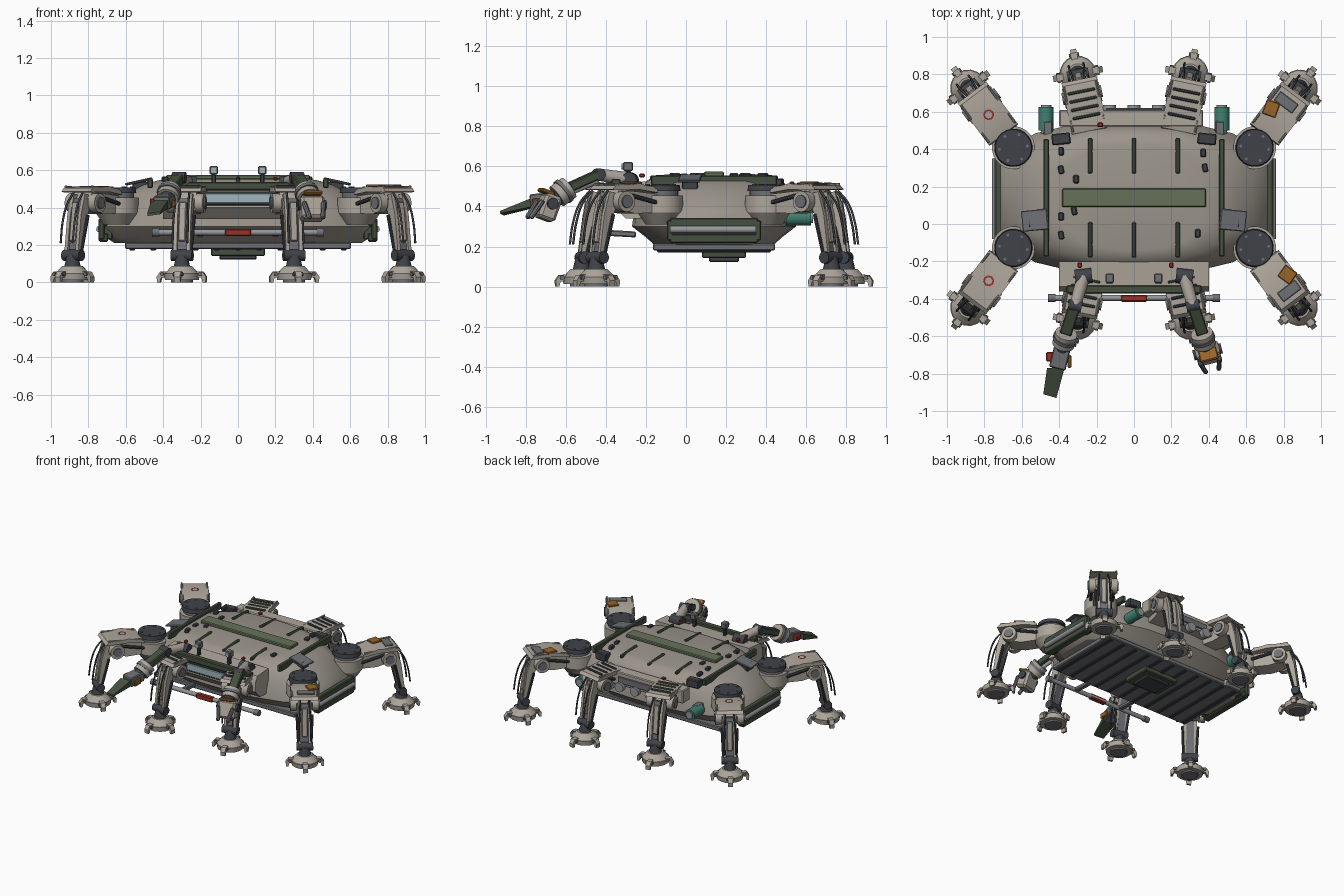
import bpy, bmesh
from math import radians, cos, sin, pi, atan2
from mathutils import Matrix, Vector

if "Cube" in bpy.data.objects:
    bpy.data.objects.remove(bpy.data.objects["Cube"])

COL = dict(hull=(.33, .30, .26), leg=(.42, .38, .33), green=(.06, .08, .05), olive=(.13, .17, .10),
           dark=(.05, .055, .065), grey=(.16, .165, .18), steel=(.3, .31, .33), teal=(.05, .22, .16),
           red=(.32, .03, .02), orange=(.32, .13, .02), glass=(.35, .47, .52))
MAT = {}
for k, c in COL.items():
    MAT[k] = bpy.data.materials.new(k)
    MAT[k].diffuse_color = (*c, 1)
I = Matrix.Identity(4)


def emit(name, bm, mat, M):
    bmesh.ops.recalc_face_normals(bm, faces=bm.faces[:])
    for f in bm.faces:
        f.smooth = True
    me = bpy.data.meshes.new(name)
    bm.to_mesh(me)
    bm.free()
    me.set_sharp_from_angle(angle=radians(32))
    me.materials.append(MAT[mat])
    ob = bpy.data.objects.new(name, me)
    ob.matrix_world = M
    bpy.context.collection.objects.link(ob)
    return ob


def box(name, c, s, mat, M=I, rx=0, ry=0, rz=0, bev=.006):
    bm = bmesh.new()
    bmesh.ops.create_cube(bm, size=1, matrix=Matrix.Diagonal((*s, 1)))
    b = min(bev, min(s) * .3)
    bmesh.ops.bevel(bm, geom=bm.edges[:], offset=b, segments=1, affect='EDGES')
    R = Matrix.Rotation(rz, 4, 'Z') @ Matrix.Rotation(ry, 4, 'Y') @ Matrix.Rotation(rx, 4, 'X')
    return emit(name, bm, mat, M @ Matrix.Translation(c) @ R)


def rod(name, a, b, r, mat, M=I, r2=None, n=24):
    a, b = Vector(a), Vector(b)
    bm = bmesh.new()
    bmesh.ops.create_cone(bm, cap_ends=True, segments=n, radius1=r, radius2=r if r2 is None else r2,
                          depth=(b - a).length)
    R = (b - a).to_track_quat('Z', 'Y').to_matrix().to_4x4()
    return emit(name, bm, mat, M @ Matrix.Translation((a + b) / 2) @ R)


def beam(name, a, b, w, h, mat, M=I):
    """Rectangular bar from a to b."""
    a, b = Vector(a), Vector(b)
    R = (b - a).to_track_quat('Y', 'Z').to_matrix().to_4x4()
    return box(name, (0, 0, 0), (w, (b - a).length, h), mat, M @ Matrix.Translation((a + b) / 2) @ R)


def loft(name, rings, mat, M=I):
    bm = bmesh.new()
    vs = [[bm.verts.new(p) for p in r] for r in rings]
    n = len(vs[0])
    for lo, hi in zip(vs, vs[1:]):
        for i in range(n):
            bm.faces.new((lo[i], lo[(i + 1) % n], hi[(i + 1) % n], hi[i]))
    bm.faces.new(vs[0][::-1])
    bm.faces.new(vs[-1])
    return emit(name, bm, mat, M)


def prism(name, pts, y0, y1, mat, M=I):
    return loft(name, [[(r, y, z) for r, z in pts] for y in (y0, y1)], mat, M)


def hose(name, pts, mat, M=I, r=.006):
    cu = bpy.data.curves.new(name, 'CURVE')
    cu.dimensions, cu.bevel_depth, cu.bevel_resolution, cu.resolution_u = '3D', r, 1, 5
    sp = cu.splines.new('BEZIER')
    sp.bezier_points.add(len(pts) - 1)
    for p, co in zip(sp.bezier_points, pts):
        p.co, p.handle_left_type, p.handle_right_type = co, 'AUTO', 'AUTO'
    cu.materials.append(MAT[mat])
    ob = bpy.data.objects.new(name, cu)
    ob.matrix_world = M
    bpy.context.collection.objects.link(ob)


# Hull: stacked outlines with cut corners
CY = .14
quad = [(1, .45), (.9, .64), (.72, .84), (.42, .97), (.15, 1)]
outline = quad + [(-x, y) for x, y in quad[::-1]]
outline += [(-x, -y) for x, y in outline]
secs = [(.21, .66, .30), (.25, .72, .345), (.30, .735, .41), (.37, .70, .40), (.43, .64, .388),
        (.48, .58, .375), (.52, .51, .35), (.545, .43, .31), (.553, .38, .28)]
loft('hull', [[(x * hx, CY + y * hy, z) for x, y in outline] for z, hx, hy in secs], 'hull')

# Belly plate, ribs and hatch
box('belly_plate', (0, CY, .197), (1.21, .61, .035), 'grey')
for i in range(11):
    box('belly_rib', ((i - 5) * .113, CY, .178), (.03, .57, .014), 'dark')
box('belly_hatch_frame', (0, .19, .162), (.29, .22, .04), 'green')
box('belly_hatch', (0, .19, .135), (.2, .15, .025), 'dark')

# Roof stripe, ribs and edge bars
box('roof_stripe', (0, CY, .562), (.77, .1, .025), 'olive')
for x in (-.235, 0, .235):
    for s in (-1, 1):
        beam('roof_rib', (x, CY + s * .13, .553), (x, CY + s * .32, .542), .024, .025, 'green')
for i, (x, y) in enumerate([(-.39, .39), (-.39, .29), (-.39, .04), (-.39, -.06), (-.31, .24), (-.32, .07),
                            (.37, .38), (.38, .3), (.34, -.05)]):
    box('roof_block', (x, y, .552), (.03, .045, .03), 'dark', rz=.2 * (i % 2))

for s in (-1, 1):
    box('roof_edge_bar', (s * .47, CY, .53), (.03, .63, .05), 'green')
    box('roof_flap', (s * .53, .02, .54), (.14, .11, .012), 'grey', ry=s * .22, rz=-s * .1)
    box('roof_flap_mount', (s * .52, .02, .51), (.09, .08, .06), 'dark')
    box('roof_vent', (s * .39, .455, .51), (.1, .06, .06), 'dark', rz=-s * .1)
    # Side skirts with rails
    for z in (.24, .32):
        box('side_skirt', (s * .72, CY, z), (.05, .44, .045), 'green')
    box('side_skirt_back', (s * .7, CY, .28), (.06, .42, .1), 'green')
    rod('side_rail', (s * .74, -.08, .285), (s * .74, .35, .285), .018, 'steel')
    for y in (-.08, .36):
        box('skirt_end', (s * .73, y, .28), (.03, .03, .1), 'green')
    # Rear canisters
    rod('canister', (s * .47, .50, .345), (s * .47, .625, .345), .04, 'teal')
    rod('canister_cap', (s * .47, .485, .345), (s * .47, .635, .345), .028, 'steel')
    box('canister_bracket', (s * .46, .50, .36), (.05, .1, .05), 'grey')
    # Sensor posts
    box('sensor_base', (s * .13, -.29, .55), (.025, .03, .06), 'dark')
    box('sensor_head', (s * .13, -.29, .60), (.045, .05, .045), 'grey')
    rod('sensor_lens', (s * .13, -.31, .60), (s * .13, -.322, .60), .016, 'glass')
    box('marker_lamp', (s * .2 if s > 0 else -.29, -.22, .555), (.025, .03, .02), 'red')
    # Bumper arms
    beam('bumper_arm', (s * .2, -.25, .26), (s * .2, -.39, .268), .035, .03, 'grey')
    rod('bumper_end', (s * .42, -.395, .268), (s * .46, -.395, .268), .022, 'grey')

# Front head block, window, bumper
prism('head_block', [(-.36, .40), (-.36, .47), (-.335, .515), (-.2, .525), (-.2, .34), (-.3, .34)], -.4, .4, 'leg',
      Matrix.Rotation(pi / 2, 4, 'Z') @ Matrix.Scale(-1, 4, (0, 1, 0)))
box('window_frame', (0, -.36, .45), (.42, .012, .075), 'dark')
box('window', (0, -.366, .45), (.36, .012, .052), 'glass')
box('brow_bar', (0, -.35, .515), (.72, .045, .045), 'green')
rod('bumper_tube', (-.46, -.395, .268), (.46, -.395, .268), .016, 'steel')
box('bumper_badge', (0, -.398, .268), (.14, .036, .038), 'red')

# Rear block and fittings
box('rear_block', (-.015, .565, .455), (.77, .09, .1), 'leg')
box('rear_panel', (0, .613, .45), (.3, .012, .05), 'grey')
for x in (-.13, 0, .13):
    rod('rear_lamp', (x, .6, .40), (x, .635, .40), .035, 'steel')
box('rear_tag', (-.18, .53, .515), (.03, .025, .02), 'red')


def leg(name, M, corner, side):
    """Leg pointing along local +X, hip at the origin."""
    P = lambda s: name + '_' + s
    # Hip drum
    rod(P('hip_cone'), (0, 0, .31), (0, 0, .37), .075, 'hull', M, .115)
    rod(P('hip_drum'), (0, 0, .37), (0, 0, .455 if corner else .44), .115, 'leg', M)
    if corner:
        rod(P('hip_ring'), (0, 0, .455), (0, 0, .478), .09, 'grey', M)
        rod(P('hip_disc'), (0, 0, .478), (0, 0, .508), .102, 'dark', M, .097)
        for k in range(6):
            a = k * pi / 3
            rod(P('hip_bolt'), (.075 * cos(a), .075 * sin(a), .505), (.075 * cos(a), .075 * sin(a), .513),
                .008, 'grey', M, n=8)
    # Thigh and cover plate
    prism(P('thigh'), [(.04, .37), (.04, .46), (.3, .485), (.33, .45), (.3, .385), (.2, .365)], -.06, .06, 'leg', M)
    prism(P('cover'), [(.085, .468), (.09, .488), (.2, .515), (.35, .505), (.37, .485), (.35, .482), (.2, .485)],
          -.096, .096, 'leg', M)
    for s in (-1, 1):
        beam(P('cover_rim'), (.1, s * .088, .493), (.35, s * .088, .508), .012, .02, 'hull', M)
        beam(P('thigh_piston'), (.08, s * .075, .42), (.26, s * .075, .46), .02, .02, 'dark', M)
        # Knee drums
        rod(P('knee_drum'), (.285, s * .055, .425), (.285, s * .1, .425), .052, 'leg', M)
        rod(P('knee_cap'), (.285, s * .1, .425), (.285, s * .108, .425), .032, 'grey', M)
        # Shin side plates and pistons
        prism(P('shin_side'), [(.28, .46), (.35, .475), (.385, .36), (.41, .17), (.38, .165), (.34, .33)],
              s * .026, s * .046, 'leg', M)
        rod(P('shin_piston'), (.335, s * .055, .36), (.385, s * .045, .15), .009, 'dark', M, n=10)
        hose(P('hose'), [(.35, s * .03, .48), (.40, s * .035, .42), (.435, s * .04, .32), (.452, s * .04, .21)],
             'dark', M)
    prism(P('shin_core'), [(.30, .44), (.35, .45), (.375, .36), (.395, .15), (.375, .15), (.345, .33)],
          -.027, .027, 'grey', M)
    beam(P('shin_guard'), (.372, 0, .43), (.4, 0, .22), .04, .016, 'leg', M)
    # Ankle and foot
    rod(P('ankle_pin'), (.395, -.058, .145), (.395, .058, .145), .03, 'dark', M)
    rod(P('ankle_post'), (.4, 0, .07), (.4, 0, .145), .048, 'dark', M, .03)
    rod(P('foot_cone'), (.4, 0, .045), (.4, 0, .088), .096, 'leg', M, .055, n=16)
    rod(P('foot_pad'), (.4, 0, .012), (.4, 0, .048), .092, 'leg', M, .098, n=16)
    rod(P('foot_sole'), (.4, 0, 0), (.4, 0, .014), .06, 'grey', M, n=16)
    for k in range(4):
        T = M @ Matrix.Translation((.4, 0, 0)) @ Matrix.Rotation(k * pi / 2, 4, 'Z')
        prism(P('claw'), [(.06, .06), (.115, .058), (.135, .03), (.132, .0), (.117, .0), (.11, .025), (.07, .03)],
              -.017, .017, 'leg', T)
        rod(P('claw_pin'), (.104, -.027, .045), (.104, .027, .045), .011, 'grey', T, n=10)
    # Markings
    if corner and side < 0:
        bm = bmesh.new()
        hx = [(cos(k * pi / 4), sin(k * pi / 4)) for k in range(8)]
        o, i = ([bm.verts.new((r * x, r * y, .0)) for x, y in hx] for r in (.03, .02))
        for k in range(8):
            bm.faces.new((o[k], o[k - 1], i[k - 1], i[k]))
        emit(P('ring_mark'), bm, 'red', M @ Matrix.Translation((.22, 0, .519)))
    elif corner:
        box(P('orange_patch'), (.22, .055, .517), (.08, .075, .014), 'orange', M, rz=.3)
        box(P('grey_patch'), (.295, .01, .511), (.06, .12, .012), 'grey', M)
    else:
        for k in range(4):
            box(P('slat'), (.17 + .045 * k, 0, .512), (.016, .15, .016), 'green' if side < 0 else 'dark', M)


for sx in (-1, 1):
    for sy in (-1, 1):
        tag = ('left' if sx < 0 else 'right') + ('_front' if sy < 0 else '_rear')
        for corner, hip, d in ((True, (.645, .268), (.6, .8)), (False, (.22, .27), (.2, .98))):
            M = Matrix.Translation((sx * hip[0], CY + sy * hip[1], 0)) @ \
                Matrix.Rotation(atan2(sy * d[1], sx * d[0]), 4, 'Z')
            leg(tag + ('_corner_leg' if corner else '_middle_leg'), M, corner, sx)

# Front manipulator arms
for s, n in ((-1, 'left_arm'), (1, 'right_arm')):
    rod(n + '_shoulder', (s * .225, -.275, .53), (s * .315, -.285, .53), .04, 'dark')
    rod(n + '_upper', (s * .27, -.28, .535), (s * .315, -.44, .56), .036, 'leg', r2=.03)
    rod(n + '_elbow', (s * .28, -.445, .56), (s * .35, -.43, .56), .03, 'dark')
    beam(n + '_forearm', (s * .315, -.43, .565), (s * .365, -.585, .495), .065, .045, 'green')
    rod(n + '_forearm_rod', (s * .31, -.44, .53), (s * .36, -.59, .465), .015, 'steel')
    rod(n + '_wrist', (s * .362, -.585, .495), (s * .378, -.645, .45), .06, 'leg')
    rod(n + '_wrist_ring', (s * .366, -.605, .482), (s * .371, -.62, .47), .066, 'grey')
    rod(n + '_wrist_cuff', (s * .378, -.645, .45), (s * .383, -.665, .435), .045, 'dark')
# Left tool: blade
beam('blade_mount', (-.38, -.65, .44), (-.41, -.77, .425), .09, .07, 'grey')
blade = [[(-.465, -.77, .39), (-.37, -.765, .40), (-.37, -.765, .445), (-.465, -.77, .435)],
         [(-.485, -.91, .355), (-.415, -.93, .365), (-.415, -.93, .378), (-.485, -.91, .37)]]
loft('blade', blade, 'green')
box('blade_pivot', (-.45, -.71, .43), (.04, .05, .04), 'red')
box('blade_clip', (-.345, -.735, .42), (.02, .07, .04), 'orange')
# Right tool: gripper
G = Matrix.Translation((.395, -.69, .395)) @ Matrix.Rotation(.25, 4, 'Z') @ Matrix.Rotation(-.35, 4, 'X')
box('gripper_body', (0, 0, 0), (.13, .09, .13), 'leg', G, bev=.015)
box('gripper_top', (0, -.035, .07), (.1, .07, .02), 'orange', G)
for s in (-1, 1):
    beam('gripper_finger', (s * .055, -.05, .02), (s * .035, -.075, -.085), .022, .025, 'grey', G)
    rod('gripper_pin', (s * .06, 0, .02), (s * .078, 0, .02), .028, 'dark', G)

for m in bpy.data.materials:
    if m.users and not m.is_grease_pencil:
        m.use_nodes = True
        m.node_tree.nodes["Principled BSDF"].inputs["Base Color"].default_value = m.diffuse_color
